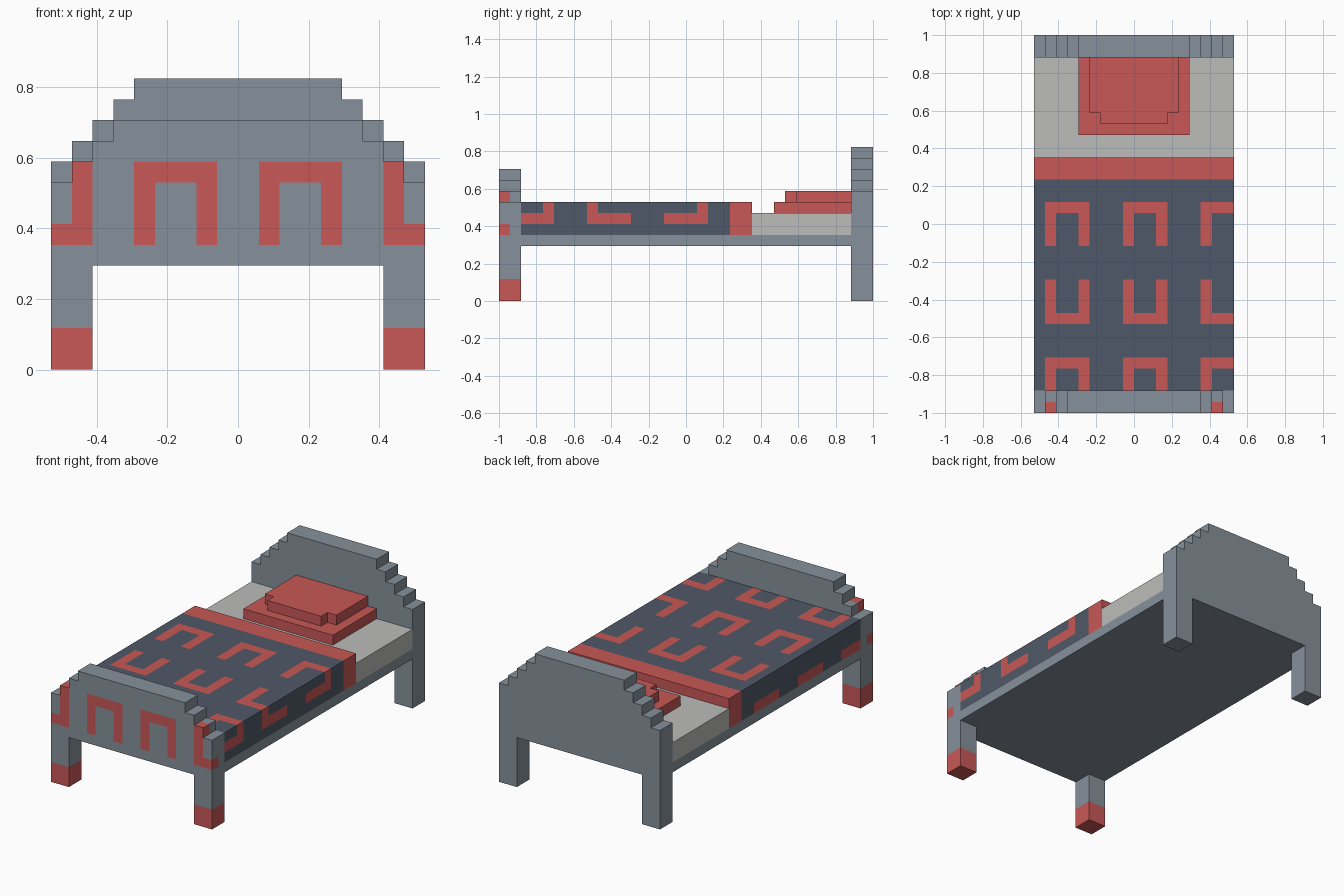
import bpy, bmesh

if "Cube" in bpy.data.objects:
    bpy.data.objects.remove(bpy.data.objects["Cube"])

U = 2 / 34  # one block of the grid; the bed is 18 x 34 x 14 blocks


def material(name, r, g, b):
    lin = [((c / 255 + 0.055) / 1.055) ** 2.4 for c in (r, g, b)]
    m = bpy.data.materials.new(name)
    m.diffuse_color = (*lin, 1)
    m.use_nodes = True
    m.node_tree.nodes["Principled BSDF"].inputs["Base Color"].default_value = m.diffuse_color
    return m


grey = material("grey frame", 134, 145, 155)
red = material("red trim", 200, 88, 86)
navy = material("slate blanket", 79, 89, 104)
white = material("pale mattress", 188, 188, 187)


def fill(cells, x, y, z, mat):
    """Set every block inside the ranges to a material."""
    for i in range(*x):
        for j in range(*y):
            for k in range(*z):
                cells[i, j, k] = mat


def fill_pair(cells, x, y, z, mat):
    """Fill a range and its mirror image across x = 0."""
    fill(cells, x, y, z, mat)
    fill(cells, (-x[1], -x[0]), y, z, mat)


# Outward direction and counter-clockwise corners of each block side
SIDES = [
    ((1, 0, 0), [(1, 0, 0), (1, 1, 0), (1, 1, 1), (1, 0, 1)]),
    ((-1, 0, 0), [(0, 0, 0), (0, 0, 1), (0, 1, 1), (0, 1, 0)]),
    ((0, 1, 0), [(0, 1, 0), (0, 1, 1), (1, 1, 1), (1, 1, 0)]),
    ((0, -1, 0), [(0, 0, 0), (1, 0, 0), (1, 0, 1), (0, 0, 1)]),
    ((0, 0, 1), [(0, 0, 1), (1, 0, 1), (1, 1, 1), (0, 1, 1)]),
    ((0, 0, -1), [(0, 0, 0), (0, 1, 0), (1, 1, 0), (1, 0, 0)]),
]


def build(name, cells):
    """Make a shell from the exposed sides of the blocks."""
    mats = list(dict.fromkeys(cells.values()))
    bm = bmesh.new()
    verts = {}
    for cell, mat in cells.items():
        for step, corners in SIDES:
            if tuple(a + b for a, b in zip(cell, step)) in cells:
                continue
            loop = []
            for c in corners:
                p = tuple(a + b for a, b in zip(cell, c))
                if p not in verts:
                    verts[p] = bm.verts.new([v * U for v in p])
                loop.append(verts[p])
            bm.faces.new(loop).material_index = mats.index(mat)
    mesh = bpy.data.meshes.new(name)
    bm.to_mesh(mesh)
    bm.free()
    for m in mats:
        mesh.materials.append(m)
    bpy.context.collection.objects.link(bpy.data.objects.new(name, mesh))


def end_board(y, shoulder):
    """Board with two legs and a stepped top."""
    cells = {}
    fill_pair(cells, (7, 9), y, (0, 5), grey)
    fill(cells, (-9, 9), y, (5, shoulder), grey)
    for n in range(1, 4):
        fill(cells, (n - 9, 9 - n), y, (shoulder + n - 1, shoulder + n), grey)
    return cells


# Headboard, one step taller than the footboard
head = end_board((15, 17), 10)
fill(head, (-5, 5), (15, 17), (13, 14), grey)
build("headboard", head)

# Footboard with red feet, two arches and corner hooks
foot = end_board((-17, -15), 9)
fill_pair(foot, (7, 9), (-17, -15), (0, 2), red)
front = (-17, -16)
fill_pair(foot, (1, 5), front, (9, 10), red)
fill_pair(foot, (1, 2), front, (6, 9), red)
fill_pair(foot, (4, 5), front, (6, 9), red)
fill_pair(foot, (7, 8), front, (6, 10), red)
fill_pair(foot, (8, 9), front, (6, 7), red)
build("footboard", foot)

# Bed base and mattress
base, mattress = {}, {}
fill(base, (-9, 9), (-15, 15), (5, 6), grey)
build("bed_base", base)
fill(mattress, (-9, 9), (6, 15), (6, 8), white)
build("mattress", mattress)

# Blanket with a red hem and rows of hooks that wrap over the sides
blanket = {}
fill(blanket, (-9, 9), (-15, 4), (6, 9), navy)
fill(blanket, (-9, 9), (4, 6), (6, 9), red)
for low, high, bar in ((-2, 2, 1), (-9, -5, -9), (-15, -12, -13)):
    span, bar_y = (low, high), (bar, bar + 1)
    for x in (-8, -1):
        fill(blanket, (x, x + 4), bar_y, (8, 9), red)
        fill(blanket, (x, x + 1), span, (8, 9), red)
        fill(blanket, (x + 3, x + 4), span, (8, 9), red)
    fill(blanket, (6, 9), bar_y, (8, 9), red)
    fill(blanket, (6, 7), span, (8, 9), red)
    fill(blanket, (8, 9), span, (7, 8), red)
    fill(blanket, (-9, -8), span, (6, 7), red)
build("blanket", blanket)

# Pillow in two layers
pillow = {}
fill(pillow, (-5, 5), (8, 15), (8, 9), red)
fill(pillow, (-4, 4), (10, 15), (9, 10), red)
fill(pillow, (-3, 3), (9, 10), (9, 10), red)
build("pillow", pillow)
